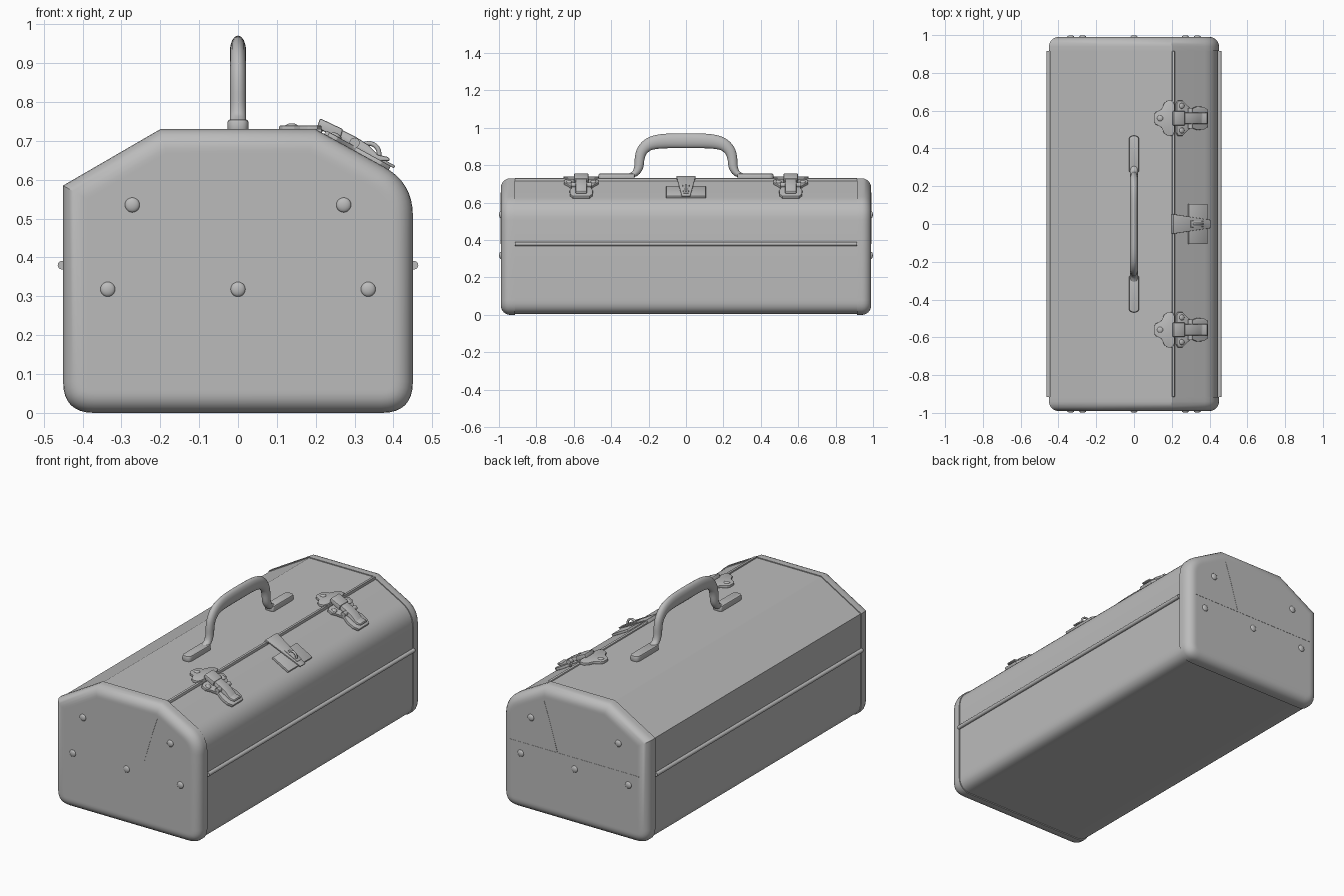
import bpy, bmesh, math
from mathutils import Vector, Matrix

if "Cube" in bpy.data.objects:
    bpy.data.objects.remove(bpy.data.objects["Cube"])

grey = bpy.data.materials.new("steel_grey")
grey.diffuse_color = (0.5, 0.5, 0.5, 1)
grey.use_nodes = True
grey.node_tree.nodes["Principled BSDF"].inputs["Base Color"].default_value = grey.diffuse_color
SLOPE = math.atan2(0.11, 0.2)   # tilt of the sloping lid side


def finish(name, bm, angle=25, bevel=0):
    bmesh.ops.recalc_face_normals(bm, faces=bm.faces)
    me = bpy.data.meshes.new(name)
    bm.to_mesh(me)
    bm.free()
    ob = bpy.data.objects.new(name, me)
    bpy.context.collection.objects.link(ob)
    me.materials.append(grey)
    bpy.ops.object.select_all(action='DESELECT')
    ob.select_set(True)
    bpy.context.view_layer.objects.active = ob
    if bevel:
        m = ob.modifiers.new("soft_edges", 'BEVEL')
        m.width, m.segments = bevel, 2
        bpy.ops.object.modifier_apply(modifier=m.name)
    bpy.ops.object.shade_smooth_by_angle(angle=math.radians(angle))
    return ob


def skin(bm, rings):
    rows = [[bm.verts.new(p) for p in r] for r in rings]
    n = len(rows[0])
    for a, b in zip(rows, rows[1:]):
        for i in range(n):
            bm.faces.new((a[i], a[(i + 1) % n], b[(i + 1) % n], b[i]))
    bm.faces.new(rows[0])
    bm.faces.new(rows[-1])


def rounded(corners, steps=8):
    """Outline with softened corners: (x, z, tangent length)."""
    out = []
    for i, (x, z, t) in enumerate(corners):
        p = Vector((x, z))
        if not t:
            out.append(p)
            continue
        q, r = Vector(corners[i - 1][:2]), Vector(corners[(i + 1) % len(corners)][:2])
        a, b = p + (q - p).normalized() * t, p + (r - p).normalized() * t
        for k in range(steps + 1):
            u = k / steps
            out.append(a * (1 - u) ** 2 + p * 2 * u * (1 - u) + b * u * u)
    return out


def inset(pts, d):
    out = []
    for i, p in enumerate(pts):
        a = (p - pts[i - 1]).normalized()
        b = (pts[(i + 1) % len(pts)] - p).normalized()
        na, nb = Vector((-a.y, a.x)), Vector((-b.y, b.x))
        out.append(p + (na + nb) * d / (1 + na.dot(nb)))
    return out


def prism(name, pts, mat, lo, hi, bevel=0.002):
    """Extrude a flat outline between two heights, then place it."""
    bm = bmesh.new()
    skin(bm, [[mat @ Vector((x, y, h)) for x, y in pts] for h in (lo, hi)])
    return finish(name, bm, bevel=bevel)


def dome(name, loc, size, rot=Matrix()):
    bm = bmesh.new()
    bmesh.ops.create_uvsphere(bm, u_segments=20, v_segments=10, radius=1,
                              matrix=Matrix.Translation(loc) @ rot @ Matrix.Diagonal((*size, 1)))
    finish(name, bm, 60)


def rod(name, loc, r, length):
    bm = bmesh.new()
    bmesh.ops.create_cone(bm, cap_ends=True, segments=16, radius1=r, radius2=r, depth=length,
                          matrix=Matrix.Translation(loc) @ Matrix.Rotation(math.pi / 2, 4, 'X'))
    finish(name, bm, 40)


# Box body and rounded end caps share one cross-section
profile = rounded([(-0.45, 0, 0.08), (0.45, 0, 0.08), (0.45, 0.5925, 0.085),
                   (0.2, 0.73, 0), (-0.2, 0.73, 0), (-0.45, 0.585, 0)])


def loft(name, sections):
    bm = bmesh.new()
    skin(bm, [[(p.x, y, p.y) for p in inset(profile, d)] for y, d in sections])
    finish(name, bm)


loft("box_body", [(-0.93, 0.005), (0.93, 0.005)])
for s, tag in ((-1, "front"), (1, "back")):
    arc = [(s * (0.94 + 0.05 * math.sin(a)), 0.05 * (1 - math.cos(a)))
           for a in [k * math.pi / 12 for k in range(7)]]
    loft(tag + "_end_cap", [(s * 0.915, 0.03), (s * 0.915, 0)] + arc + [(s * 0.99, 0.06)])
    # rivets on each end
    for i, (x, z) in enumerate([(-0.272, 0.535), (0.272, 0.535), (-0.335, 0.318),
                                (0, 0.318), (0.335, 0.318)]):
        dome(f"{tag}_rivet_{i}", (x, s * 0.99, z), (0.019, 0.009, 0.019))
    # slanted lid seam on each end
    seam = [(0.19, 0.655), (0.155, 0.55), (0.105, 0.38)]
    edge = seam + [(x + 0.003, z) for x, z in reversed(seam)]
    upright = Matrix.Rotation(math.pi / 2, 4, 'X')
    prism(tag + "_lid_seam", edge, upright, -s * 0.985, -s * 0.9912, 0)

# horizontal seam on the back end
prism("back_end_seam", [(-0.40, 0.379), (0.40, 0.379), (0.40, 0.382), (-0.40, 0.382)],
      Matrix.Rotation(math.pi / 2, 4, 'X'), -0.985, -0.9912, 0)

# Side beads and lid lip
for s, tag in ((-1, "left"), (1, "right")):
    rod(tag + "_side_bead", (s * 0.453, 0, 0.38), 0.011, 1.83)
prism("lid_lip", [(0.202, -0.915), (0.216, -0.915), (0.216, 0.915), (0.202, 0.915)],
      Matrix(), 0.70, 0.731)

# Handle: swept oval grip with flat feet
half = [(-0.31, 0.742, 0.010), (-0.272, 0.757, 0.018), (-0.253, 0.79, 0.024),
        (-0.248, 0.835, 0.026), (-0.236, 0.875, 0.029), (-0.205, 0.908, 0.033),
        (-0.16, 0.924, 0.037), (-0.10, 0.930, 0.039), (0, 0.931, 0.040)]
ctrl = [Vector(p) for p in half] + [Vector((-y, z, r)) for y, z, r in reversed(half[:-1])]
path = []
for i in range(len(ctrl) - 1):
    a, b, c, d = (ctrl[max(0, min(len(ctrl) - 1, i + k))] for k in (-1, 0, 1, 2))
    for u in (0, 0.33, 0.67):
        path.append(0.5 * (2 * b + (c - a) * u + (2 * a - 5 * b + 4 * c - d) * u * u
                           + (3 * b - a - 3 * c + d) * u ** 3))
path.append(ctrl[-1])
rings = []
for i, p in enumerate(path):
    t = (path[min(i + 1, len(path) - 1)] - path[max(i - 1, 0)]).xy.normalized()
    ring = []
    for k in range(16):
        a = k * math.tau / 16
        h = p.z * math.sin(a)
        ring.append((0.021 * math.cos(a), p.x - t.y * h, p.y + t.x * h))
    rings.append(ring)
bm = bmesh.new()
skin(bm, rings)
finish("handle_grip", bm, 50)
for s, tag in ((-1, "front"), (1, "back")):
    foot = rounded([(-0.027, s * 0.275, 0.01), (0.027, s * 0.275, 0.01),
                    (0.027, s * 0.468, 0.025), (-0.027, s * 0.468, 0.025)], 5)
    prism(tag + "_handle_foot", foot, Matrix(), 0.72, 0.755, 0.007)

# Latches
tilt = Matrix.Rotation(SLOPE, 4, 'Y')
side = Matrix.Rotation(math.pi / 2, 4, 'X')


def mirrored(pts):
    return pts + [(x, -y) for x, y in reversed(pts)]


for s, tag in ((-1, "front"), (1, "back")):
    y = s * 0.56
    flat = Matrix.Translation((0, y, 0.725))
    lean = Matrix.Translation((0.2, y, 0.73)) @ tilt
    prism(tag + "_latch_keeper", mirrored([(0.106, 0.018), (0.115, 0.032), (0.145, 0.048),
          (0.16, 0.08), (0.18, 0.095), (0.205, 0.092), (0.215, 0.07)]), flat, 0, 0.014)
    prism(tag + "_latch_base", mirrored([(0.025, 0.075), (0.035, 0.093), (0.06, 0.093),
          (0.085, 0.07), (0.115, 0.05), (0.15, 0.062), (0.19, 0.06), (0.215, 0.045)]),
          lean, -0.005, 0.010)
    at = Matrix.Translation((0, y, 0)) @ side
    prism(tag + "_latch_lever", [(0.205, 0.735), (0.213, 0.754), (0.30, 0.712), (0.335, 0.690),
          (0.36, 0.664), (0.388, 0.658), (0.391, 0.648), (0.352, 0.648), (0.30, 0.68)],
          at, -0.030, 0.030, 0.004)
    prism(tag + "_latch_clasp", [(0.203, 0.735), (0.211, 0.758), (0.27, 0.73), (0.262, 0.70)],
          at, -0.038, 0.038, 0.004)
    rod(tag + "_latch_pin", (0.30, y, 0.695), 0.013, 0.11)
    dome(tag + "_keeper_rivet", (0.138, y, 0.738), (0.016, 0.016, 0.007))
    for k in (-1, 1):
        dome(f"{tag}_base_rivet_{k + 1}", lean @ Vector((0.055, k * 0.065, 0.010)),
             (0.015, 0.015, 0.007), tilt)

# Centre hasp with staple
lean = Matrix.Translation((0.2, 0, 0.73)) @ tilt
prism("staple_plate", mirrored([(0.10, 0.106), (0.212, 0.106)]), lean, -0.005, 0.008)
prism("hasp_plate", mirrored([(0.0, 0.052), (0.225, 0.022)]), lean, 0.009, 0.016)
prism("hasp_hinge", mirrored([(0.0, 0.052), (0.018, 0.050)]), lean, -0.005, 0.012)
prism("hasp_slot_rim", mirrored([(0.105, 0.018), (0.195, 0.014)]), lean, 0.014, 0.019)
rings = []
for k in range(13):
    a = math.pi * k / 12
    rings.append([lean @ Vector((0.15 - (0.027 + 0.006 * math.cos(b)) * math.cos(a),
                                 0.006 * math.sin(b),
                                 0.010 + (0.027 + 0.006 * math.cos(b)) * math.sin(a)))
                  for b in [j * math.tau / 10 for j in range(10)]])
bm = bmesh.new()
skin(bm, rings)
finish("hasp_staple", bm, 50)
